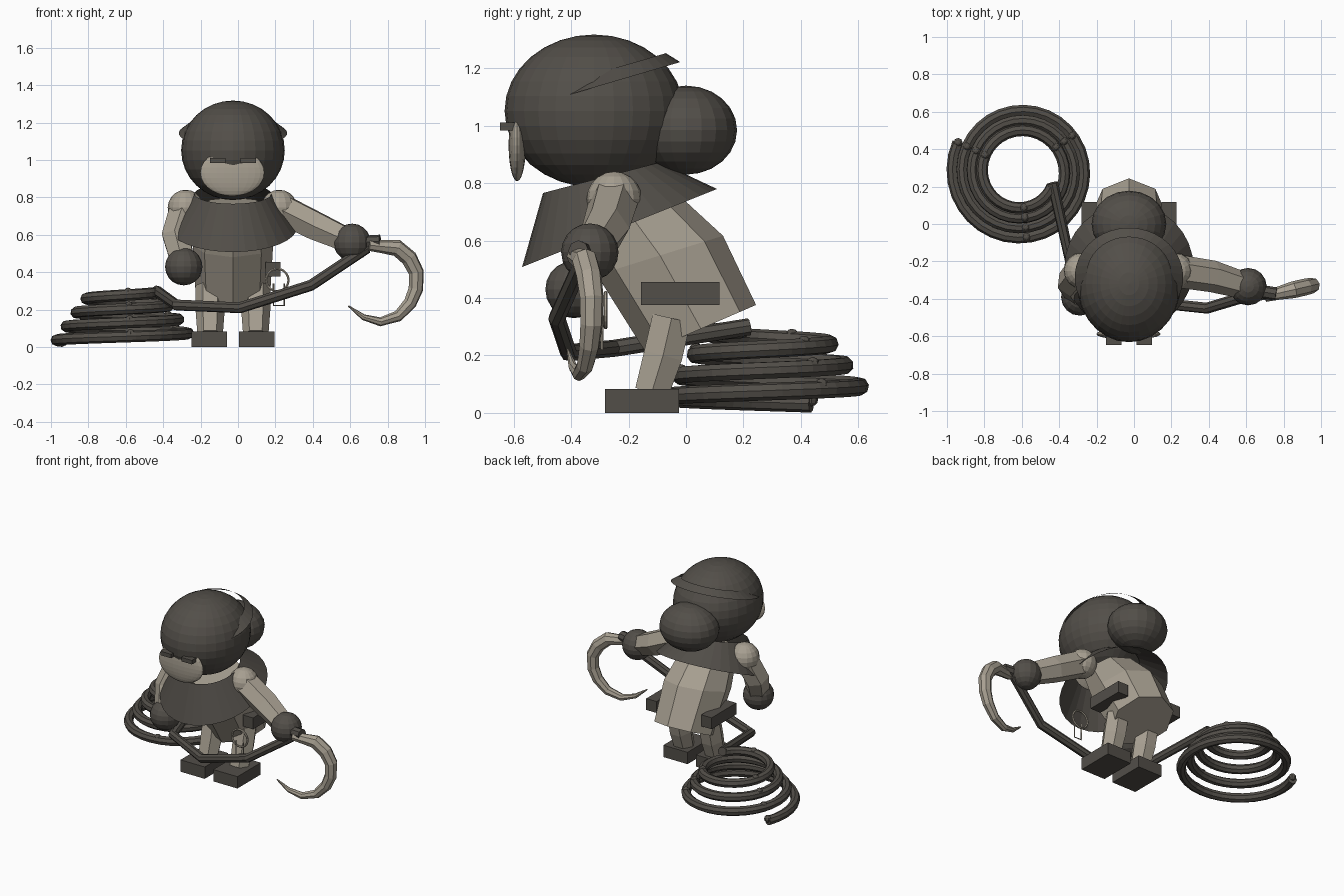
import bpy, math
from mathutils import Vector

cube = bpy.data.objects.get("Cube")
if cube:
    bpy.data.objects.remove(cube, do_unlink=True)


def material(name, colour):
    mat = bpy.data.materials.new(name)
    mat.use_nodes = True
    mat.diffuse_color = colour
    bsdf = mat.node_tree.nodes["Principled BSDF"]
    bsdf.inputs["Base Color"].default_value = colour
    bsdf.inputs["Roughness"].default_value = 0.9
    return mat


DARK = material("dark brown grey", (0.085, 0.077, 0.066, 1))
LIGHT = material("pale tan", (0.39, 0.35, 0.285, 1))
MID = -0.027  # centre line of the figure


def mesh_object(name, verts, faces, mat):
    mesh = bpy.data.meshes.new(name)
    mesh.from_pydata(verts, [], faces)
    mesh.materials.append(mat)
    obj = bpy.data.objects.new(name, mesh)
    bpy.context.collection.objects.link(obj)
    return obj


def ball(name, centre, radii, mat, segments=16, rings=10):
    bpy.ops.mesh.primitive_uv_sphere_add(segments=segments, ring_count=rings, location=centre)
    obj = bpy.context.object
    obj.name = name
    obj.scale = radii
    obj.data.materials.append(mat)
    return obj


def box(name, low, high, mat):
    low, high = Vector(low), Vector(high)
    bpy.ops.mesh.primitive_cube_add(size=1, location=(low + high) / 2)
    obj = bpy.context.object
    obj.name = name
    obj.scale = high - low
    obj.data.materials.append(mat)
    return obj


def tube(name, points, radii, mat, sides=6, closed=False):
    """Flat-faced tube along a path, made as a bevelled curve and turned into a mesh."""
    curve = bpy.data.curves.new(name, "CURVE")
    curve.dimensions = "3D"
    curve.bevel_depth = 1
    curve.bevel_resolution = (sides - 4) // 2
    curve.use_fill_caps = True
    spline = curve.splines.new("POLY")
    spline.points.add(len(points) - 1)
    for i, (point, co) in enumerate(zip(spline.points, points)):
        point.co = (*co, 1)
        point.radius = radii[i] if isinstance(radii, (list, tuple)) else radii
    spline.use_cyclic_u = closed
    spline.use_smooth = False
    helper = bpy.data.objects.new(name + "_path", curve)
    bpy.context.collection.objects.link(helper)
    graph = bpy.context.evaluated_depsgraph_get()
    mesh = bpy.data.meshes.new_from_object(helper.evaluated_get(graph))
    bpy.data.objects.remove(helper, do_unlink=True)
    mesh.materials.clear()
    mesh.materials.append(mat)
    obj = bpy.data.objects.new(name, mesh)
    bpy.context.collection.objects.link(obj)
    return obj


def loft(name, rings, sides, mat, cap=False):
    """Skin through tilted rings, each (front y, front z, back y, back z, half width)."""
    verts, faces = [], []
    for fy, fz, by, bz, width in rings:
        for i in range(sides):
            a = math.tau * i / sides
            t = (1 + math.cos(a)) / 2
            verts.append((MID + width * math.sin(a), fy + (by - fy) * t, fz + (bz - fz) * t))
    for r in range(len(rings) - 1):
        for i in range(sides):
            j = (i + 1) % sides
            faces.append((r * sides + i, r * sides + j, (r + 1) * sides + j, (r + 1) * sides + i))
    if cap:
        faces.append(range(sides))
        faces.append(range((len(rings) - 1) * sides, len(rings) * sides))
    return mesh_object(name, verts, faces, mat)


# Head, hair bun, face and eyes
ball("head", (MID, -0.32, 1.052), (0.277, 0.312, 0.266), DARK, 28, 16)
ball("hair_bun", (MID, 0, 0.985), (0.2, 0.178, 0.155), DARK, 20, 12)
ball("face", (MID - 0.003, -0.588, 0.932), (0.172, 0.03, 0.125), LIGHT, 24, 14)
for side, name in ((1, "left_eye"), (-1, "right_eye")):
    x = MID + side * 0.081
    box(name, (x - 0.041, -0.648, 0.984), (x + 0.041, -0.59, 1.012), DARK)

# Crescent brim round the back of the head
STEPS = 28
brim = []
for i in range(STEPS + 1):
    a = math.radians(-45 + 270 * i / STEPS)
    c, s = math.cos(a), math.sin(a)
    brim.append((MID + 0.225 * c, -0.27 + 0.2 * s, 1.195 + 0.058 * s))
    brim.append((MID + 0.29 * c, -0.285 + 0.265 * s, 1.144 + 0.078 * s))
mesh_object("hood_brim", brim,
            [(2 * i, 2 * i + 1, 2 * i + 3, 2 * i + 2) for i in range(STEPS)], DARK)

# Body and cape
loft("body", [(-0.14, 0.21, 0.244, 0.376, 0.2), (-0.31, 0.48, 0.129, 0.617, 0.215),
              (-0.42, 0.72, -0.07, 0.8, 0.17)], 8, LIGHT, cap=True)
loft("cape", [(-0.571, 0.508, 0.108, 0.78, 0.345),
              (-0.498, 0.766, -0.09, 0.873, 0.205)], 32, DARK)

# Hip pouches, legs and feet
for side, name in ((1, "left"), (-1, "right")):
    x = MID + side * 0.214
    box(name + "_hip_pouch", (x - 0.04, -0.157, 0.376), (x + 0.04, 0.117, 0.456), DARK)
    x = MID + side * 0.122
    tube(name + "_leg", [(x, -0.12, 0.07), (x, -0.08, 0.2), (x, -0.05, 0.33)],
         [0.068, 0.078, 0.078], LIGHT)
    x = MID + side * 0.127
    box(name + "_foot", (x - 0.094, -0.283, 0), (x + 0.094, -0.025, 0.083), DARK)

# Shoulders, arms and hands
ARMS = {
    "left": [(0.22, -0.25, 0.745), (0.42, -0.28, 0.645), (0.61, -0.335, 0.56)],
    "right": [(-0.28, -0.25, 0.745), (-0.33, -0.31, 0.59), (-0.29, -0.39, 0.43)],
}
for name, path in ARMS.items():
    ball(name + "_shoulder", path[0], (0.096,) * 3, LIGHT)
    tube(name + "_arm", path, [0.088, 0.085, 0.07], LIGHT)
    ball(name + "_hand", path[2], (0.1,) * 3, DARK)

# Hook, tapering to its tip
OUTLINE = [(0.7, 0.545), (0.77, 0.537), (0.85, 0.53), (0.915, 0.475), (0.953, 0.4), (0.951, 0.31),
           (0.92, 0.235), (0.855, 0.165), (0.76, 0.135), (0.67, 0.16), (0.59, 0.22)]
tube("hook", [(x, -0.382 + 0.23 * (x - 0.72), z) for x, z in OUTLINE],
     [0.03, 0.035, 0.045, 0.045, 0.042, 0.04, 0.036, 0.03, 0.024, 0.016, 0.004], LIGHT, 8)
tube("hook_socket", [(0.67, -0.36, 0.56), (0.76, -0.375, 0.565)], 0.036, DARK, 8)

# Rope from the hand across the front to the pile, then coiling down
START, TURNS = math.radians(155), 3.5


def coil(t):
    a = START + math.tau * t
    r = 0.37 - 0.053 * t
    return Vector((-0.605 + r * math.cos(a), 0.28 + r * math.sin(a), 0.032 + 0.074 * t))


rope = [(0.69, -0.36, 0.53), (0.39, -0.45, 0.33), (0.01, -0.41, 0.21), (-0.33, -0.25, 0.225)]
tube("rope_slack", rope + [(-0.435, 0.22, 0.3)], 0.03, DARK, 8)
COUNT = 112
tube("rope_coil", [coil(TURNS * i / COUNT) for i in range(COUNT + 1)], 0.031, DARK, 8)
for k in range(11):
    ball("rope_knot", coil(k / 3) + Vector((0, 0, 0.015)), (0.024,) * 3, DARK, 8, 6)

# Ring with a hanging key at the hip
ring = [(0.21 + 0.06 * math.cos(math.tau * i / 20), -0.28,
         0.358 + 0.06 * math.sin(math.tau * i / 20)) for i in range(20)]
tube("key_ring", ring, 0.007, LIGHT, 6, closed=True)
tube("key", [(0.19, -0.292, 0.34), (0.19, -0.292, 0.222), (0.247, -0.292, 0.222),
             (0.247, -0.292, 0.34)], 0.005, LIGHT, 4)
